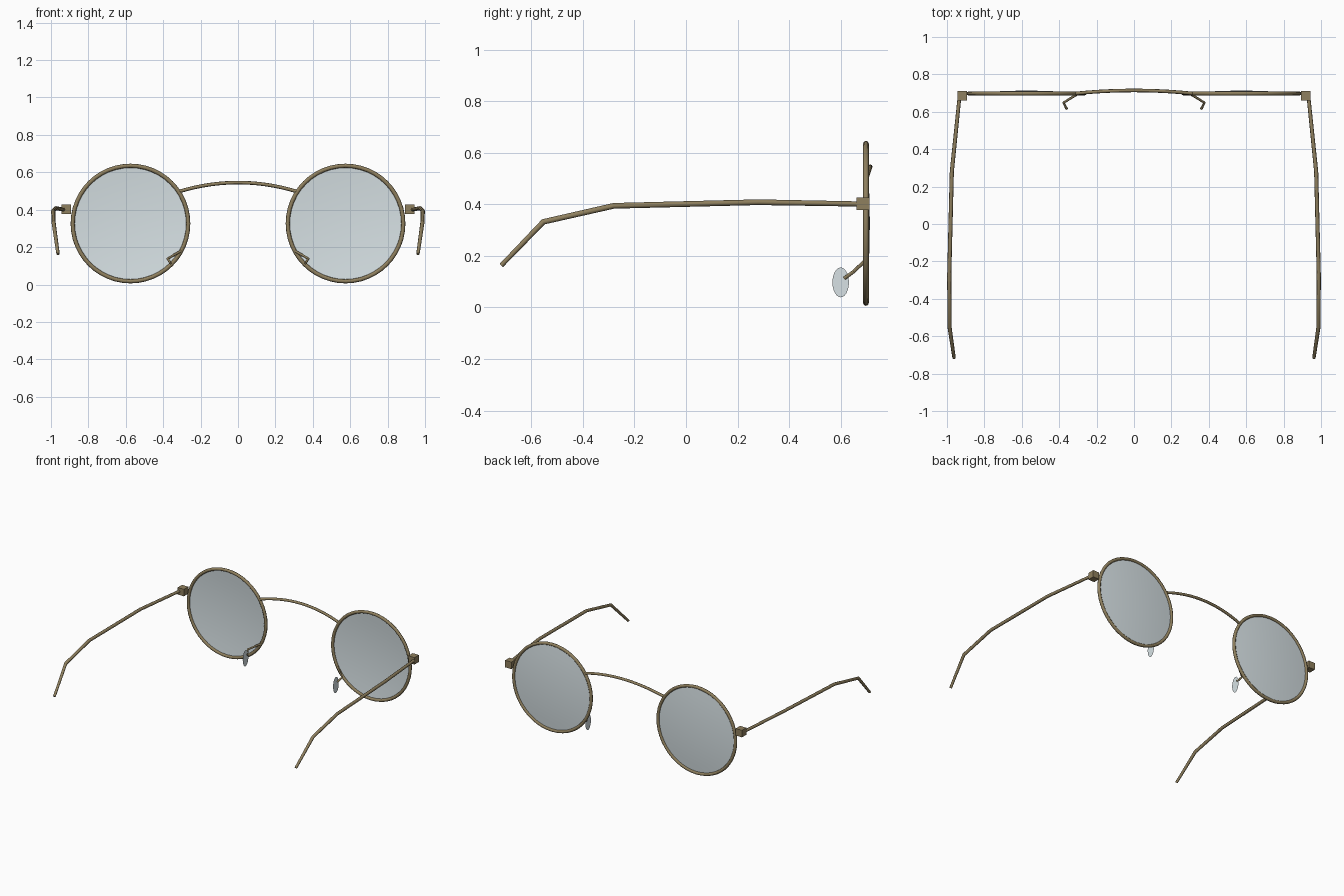
import bpy, bmesh, math
from mathutils import Matrix, Vector

if "Cube" in bpy.data.objects:
    bpy.data.objects.remove(bpy.data.objects["Cube"])


def material(name, rgba):
    m = bpy.data.materials.new(name)
    m.diffuse_color = rgba
    m.use_nodes = True
    m.node_tree.nodes["Principled BSDF"].inputs["Base Color"].default_value = m.diffuse_color
    return m


BRASS = material("aged_brass", (0.275, 0.215, 0.112, 1.0))
GLASS = material("pale_glass", (0.68, 0.755, 0.78, 0.5))

RIM_X, RIM_Y, RIM_Z, RIM_R = 0.575, 0.698, 0.326, 0.309


def mesh_object(name, bm, mat, smooth=True):
    bmesh.ops.recalc_face_normals(bm, faces=bm.faces)
    me = bpy.data.meshes.new(name)
    bm.to_mesh(me)
    bm.free()
    me.materials.append(mat)
    ob = bpy.data.objects.new(name, me)
    bpy.context.collection.objects.link(ob)
    if smooth:
        finish(ob)
    return ob


def finish(ob):
    bpy.ops.object.select_all(action='DESELECT')
    ob.select_set(True)
    bpy.context.view_layer.objects.active = ob
    if ob.type == 'CURVE':
        bpy.ops.object.convert(target='MESH')
    bpy.ops.object.shade_smooth_by_angle(angle=math.radians(50))


def tube(name, points, radii, mat, closed=False):
    """Round wire through the points, one radius per point."""
    cu = bpy.data.curves.new(name, 'CURVE')
    cu.dimensions = '3D'
    cu.bevel_depth = 1.0
    cu.bevel_resolution = 2
    cu.use_fill_caps = not closed
    sp = cu.splines.new('POLY')
    sp.points.add(len(points) - 1)
    for p, co, r in zip(sp.points, points, radii):
        p.co = (*co, 1.0)
        p.radius = r
    sp.use_cyclic_u = closed
    cu.materials.append(mat)
    ob = bpy.data.objects.new(name, cu)
    bpy.context.collection.objects.link(ob)
    finish(ob)


for s, side in ((-1, "left"), (1, "right")):
    # Round wire rim
    n = 48
    ring = [(s * RIM_X + RIM_R * math.cos(2 * math.pi * i / n), RIM_Y,
             RIM_Z + RIM_R * math.sin(2 * math.pi * i / n)) for i in range(n)]
    tube(side + "_rim", ring, [0.011] * n, BRASS, closed=True)

    # Slightly domed lens, bulging away from the wearer
    bm = bmesh.new()
    prof = [bm.verts.new((RIM_R * k / 5, 0.015 * (1 - (k / 5) ** 2), 0)) for k in range(6)]
    edges = [bm.edges.new(pair) for pair in zip(prof, prof[1:])]
    bmesh.ops.spin(bm, geom=prof + edges, cent=(0, 0, 0), axis=(0, 1, 0),
                   angle=2 * math.pi, steps=48)
    bmesh.ops.remove_doubles(bm, verts=bm.verts, dist=1e-4)
    bmesh.ops.translate(bm, verts=bm.verts, vec=(s * RIM_X, RIM_Y, RIM_Z))
    mesh_object(side + "_lens", bm, GLASS)

    # Hinge block
    bm = bmesh.new()
    bmesh.ops.create_cube(bm, size=0.05)
    bmesh.ops.translate(bm, verts=bm.verts, vec=(s * 0.919, 0.686, 0.402))
    mesh_object(side + "_hinge", bm, BRASS, smooth=False)

    # Temple arm with a bent, tapering ear end
    arm = [(0.933, 0.68, 0.401), (0.974, 0.28, 0.408), (0.988, -0.28, 0.394),
           (0.986, -0.553, 0.332), (0.962, -0.716, 0.163)]
    tube(side + "_temple", [(s * x, y, z) for x, y, z in arm],
         [0.010, 0.011, 0.011, 0.011, 0.009], BRASS)

    # Nose pad wire
    wire = [(0.297, RIM_Y, 0.184), (0.376, 0.649, 0.138), (0.360, 0.615, 0.113)]
    tube(side + "_pad_wire", [(s * x, y, z) for x, y, z in wire], [0.007] * 3, BRASS)

    # Flat oval nose pad, a single sheet facing sideways
    bm = bmesh.new()
    bmesh.ops.create_circle(bm, cap_ends=True, segments=24, radius=1)
    bm.transform(Matrix.Translation(Vector((s * 0.360, 0.600, 0.097)))
                 @ Matrix.Diagonal((1, 0.032, 0.058, 1))
                 @ Matrix.Rotation(math.pi / 2, 4, 'Y'))
    mesh_object(side + "_nose_pad", bm, GLASS, smooth=False)

# Arched bridge
span = [i / 8 for i in range(-8, 9)]
tube("bridge", [(0.312 * t, 0.714 - 0.016 * t * t, 0.545 - 0.047 * t * t) for t in span],
     [0.0095] * len(span), BRASS)
